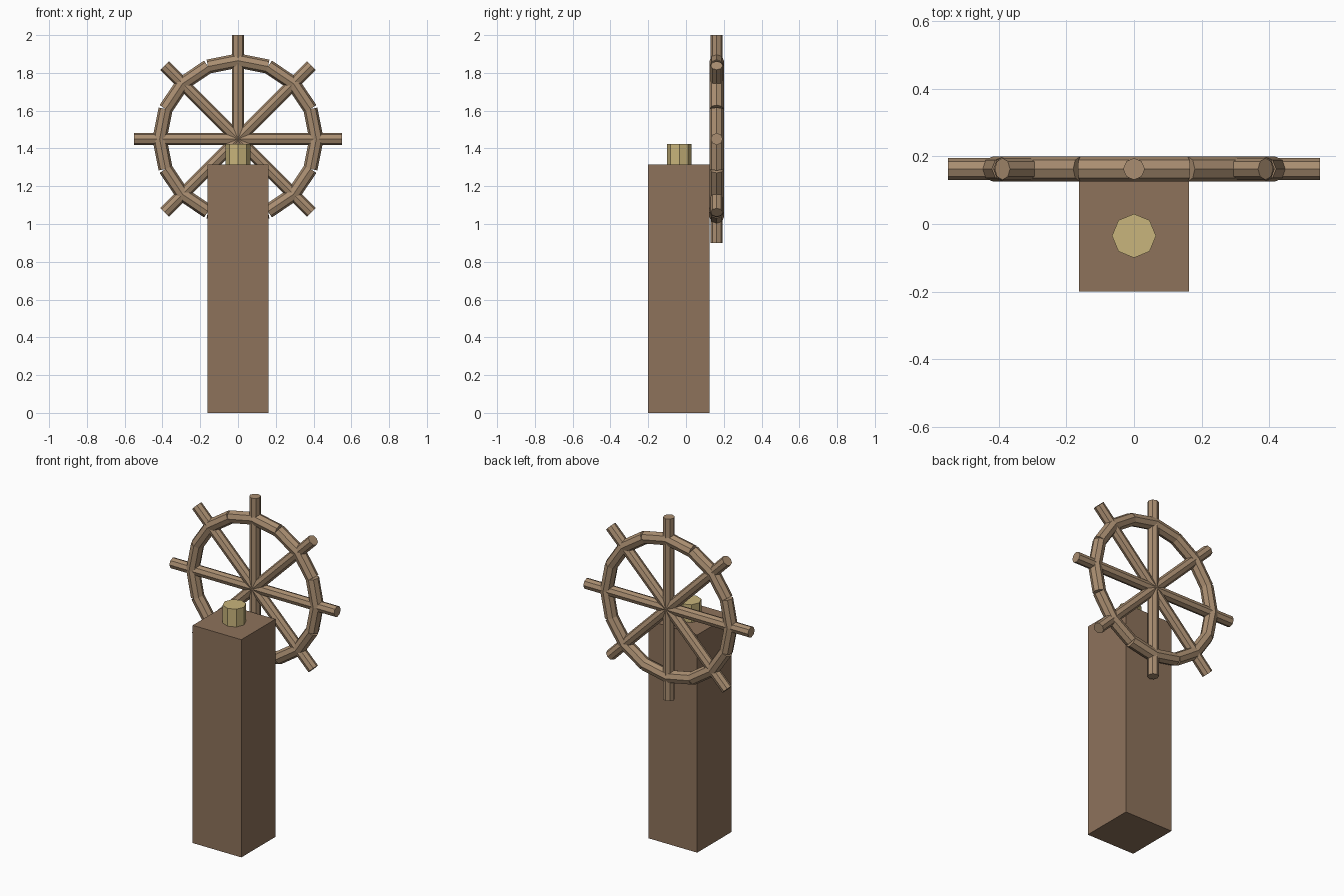
import bpy, bmesh
from math import sin, cos, pi
from mathutils import Vector

if "Cube" in bpy.data.objects:
    bpy.data.objects.remove(bpy.data.objects["Cube"])

HUB = Vector((0, 0.1625, 1.45))
RIM_R, RIM_T = 0.415, 0.0375
STEP = pi / 8


def material(name, rgb):
    m = bpy.data.materials.new(name)
    m.diffuse_color = (*rgb, 1)
    m.use_nodes = True
    m.node_tree.nodes["Principled BSDF"].inputs["Base Color"].default_value = m.diffuse_color
    return m


post_mat = material("dark_wood", (0.27, 0.17, 0.105))
wheel_mat = material("light_wood", (0.40, 0.27, 0.165))
knob_mat = material("brass", (0.58, 0.46, 0.20))


def finish(name, mat):
    ob = bpy.context.object
    ob.name = name
    ob.data.materials.append(mat)
    return ob


def rod(name, centre, radius, length, mat, tilt=0):
    bpy.ops.mesh.primitive_cylinder_add(vertices=8, radius=radius, depth=length,
                                        location=centre, rotation=(0, tilt, 0))
    # a corner of the octagon sits on each axis
    return finish(name, mat)


def rim_piece(name, mid):
    """Octagonal bar bent once at a spoke, with square-cut ends."""
    bm = bmesh.new()
    rings = []
    for a, normal, scale in ((mid - STEP, mid - STEP / 2, 1),
                             (mid, mid, 1 / cos(STEP / 2)),
                             (mid + STEP, mid + STEP / 2, 1)):
        c = HUB + RIM_R * Vector((sin(a), 0, cos(a)))
        n = Vector((sin(normal), 0, cos(normal))) * scale
        rings.append([bm.verts.new(c + RIM_T * (cos(i * pi / 4) * n
                                                + Vector((0, sin(i * pi / 4), 0))))
                      for i in range(8)])
    for r0, r1 in zip(rings, rings[1:]):
        for i in range(8):
            j = (i + 1) % 8
            bm.faces.new((r0[i], r0[j], r1[j], r1[i]))
    bm.faces.new(rings[0])
    bm.faces.new(rings[-1])
    bmesh.ops.recalc_face_normals(bm, faces=bm.faces)
    me = bpy.data.meshes.new(name)
    bm.to_mesh(me)
    bm.free()
    me.materials.append(wheel_mat)
    bpy.context.collection.objects.link(bpy.data.objects.new(name, me))


# Square post
bpy.ops.mesh.primitive_cube_add(size=1, location=(0, -0.0375, 0.6575))
post = finish("post", post_mat)
post.scale = (0.325, 0.325, 1.315)

# Knob on the post
rod("post_knob", (0, -0.035, 1.365), 0.065, 0.115, knob_mat)

# Wheel: four full-width spokes and eight rim pieces
for k in range(4):
    rod(f"spoke_{k + 1}", HUB, 0.032, 1.1, wheel_mat, k * pi / 4)
for k in range(8):
    rim_piece(f"rim_{k + 1}", k * pi / 4)
